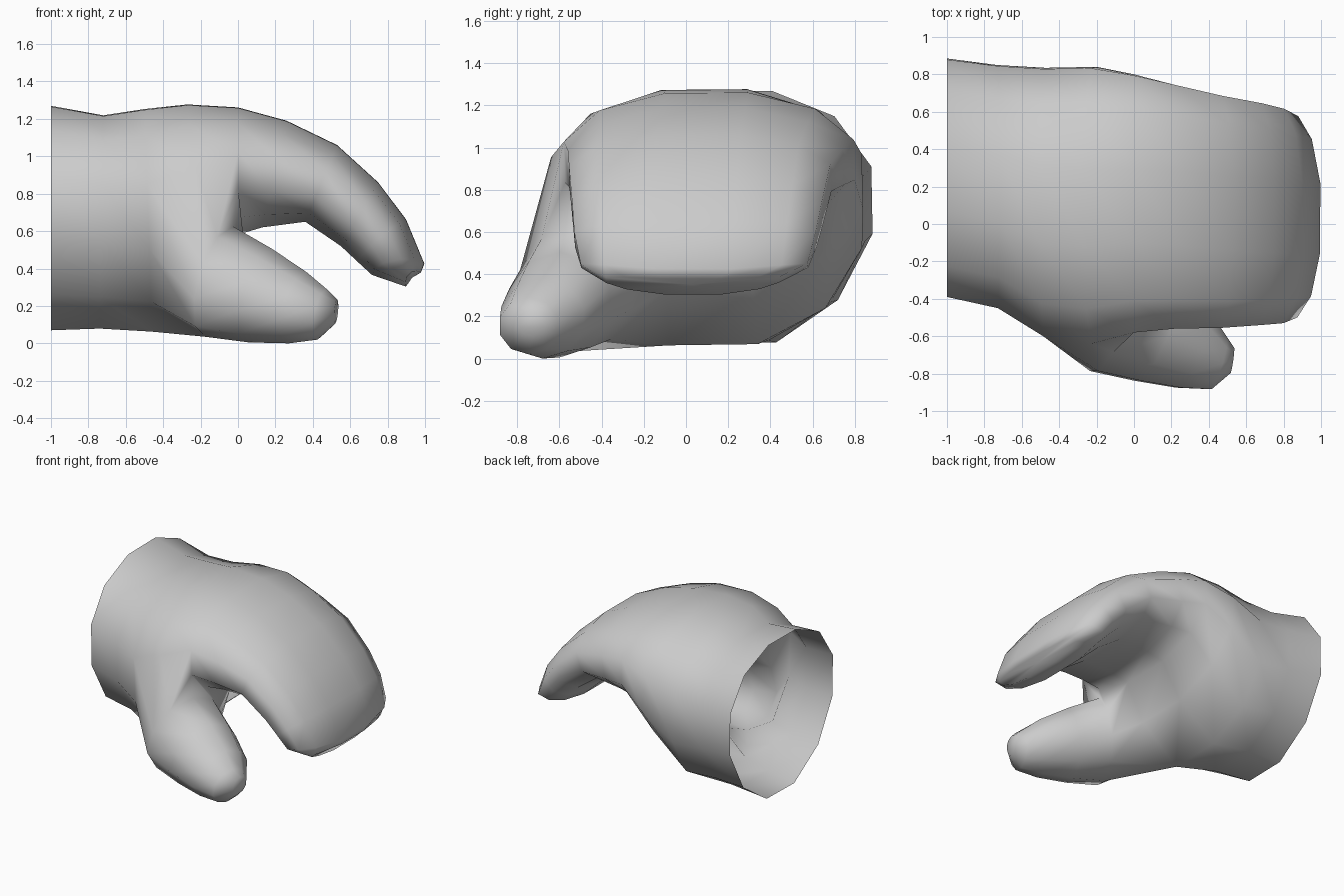
import bpy, bmesh
from math import sin, cos, pi, radians

if "Cube" in bpy.data.objects:
    bpy.data.objects.remove(bpy.data.objects["Cube"])

SIDES = 12
PHASE = radians(-14)

# Palm and fingers: top (x, z), bottom (x, z), y min, y max, roundness, side lift
SECTIONS = [
    (-1.00, 1.265, -1.00, 0.065, -0.39, 0.885, 2.0, 0.09),
    (-0.72, 1.215, -0.74, 0.075, -0.45, 0.85, 2.05, 0.07),
    (-0.50, 1.25, -0.46, 0.06, -0.60, 0.835, 2.15, 0.04),
    (-0.27, 1.275, -0.16, 0.32, -0.64, 0.84, 2.05, 0.04),
    (0.00, 1.26, 0.00, 0.58, -0.58, 0.80, 2.1, 0.02),
    (0.26, 1.19, 0.13, 0.62, -0.56, 0.75, 2.2, 0),
    (0.53, 1.06, 0.36, 0.65, -0.555, 0.69, 2.3, 0),
    (0.75, 0.86, 0.55, 0.52, -0.54, 0.65, 2.4, 0),
    (0.90, 0.66, 0.64, 0.435, -0.53, 0.62, 2.4, 0.02),
    (1.00, 0.42, 0.72, 0.36, -0.50, 0.58, 2.5, 0.06),
    (0.98, 0.375, 0.90, 0.30, -0.38, 0.44, 2.4, 0.04),
]

# Thumb: centre x, y, z, then half width and half height
THUMB = [
    (-0.10, -0.52, 0.33, 0.28, 0.295),
    (0.12, -0.60, 0.255, 0.25, 0.25),
    (0.32, -0.68, 0.19, 0.205, 0.19),
    (0.45, -0.745, 0.155, 0.145, 0.135),
    (0.525, -0.73, 0.17, 0.07, 0.065),
]


def spow(v, n):
    return (abs(v) ** (2 / n)) * (1 if v >= 0 else -1)


def body_ring(bm, tx, tz, bx, bz, y0, y1, n, lift):
    ring = []
    full = spow(cos(PHASE), n)
    back = 0.55 if tx > 0.8 else 0      # fingertip sides also set back
    for j in range(SIDES):
        a = 2 * pi * j / SIDES + PHASE
        u, v = spow(cos(a), n) / full, spow(sin(a), n) / full
        t = (v + 1) / 2
        up = lift * u * u
        ring.append(bm.verts.new((bx + (tx - bx) * t - back * up,
                                  (y0 + y1) / 2 + u * (y1 - y0) / 2,
                                  bz + (tz - bz) * t + 0.85 * up)))
    return ring


def thumb_ring(bm, cx, cy, cz, ry, rz):
    ring = []
    tilt = min(1, ry / 0.2)
    for k in range(10):
        a = radians(90 - 36 * k)
        dy, dz = ry * cos(a), rz * sin(a)
        ring.append(bm.verts.new((cx + tilt * (0.42 * dy + 0.25 * dz), cy + dy, cz + dz)))
    return ring


def bridge(bm, a, b):
    n = len(a)
    for j in range(n):
        k = (j + 1) % n
        bm.faces.new((a[j], a[k], b[k], b[j]))


bm = bmesh.new()

# Palm and finger loft, leaving a hole for the thumb; the wrist stays open
rings = [body_ring(bm, *s) for s in SECTIONS]
for i in range(len(rings) - 1):
    for j in range(SIDES):
        if i in (2, 3) and j in (6, 7, 8):
            continue
        k = (j + 1) % SIDES
        bm.faces.new((rings[i][j], rings[i][k], rings[i + 1][k], rings[i + 1][j]))
tip = bm.faces.new(rings[-1])
bmesh.ops.poke(bm, faces=[tip])

# Thumb grown from the edge of the hole
loop = [rings[i][j] for i, j in ((4, 7), (4, 8), (4, 9), (3, 9), (2, 9),
                                 (2, 8), (2, 7), (2, 6), (3, 6), (4, 6))]
for section in THUMB:
    ring = thumb_ring(bm, *section)
    bridge(bm, loop, ring)
    loop = ring
bm.faces.new(loop)

bmesh.ops.delete(bm, geom=[v for v in bm.verts if not v.link_faces], context='VERTS')
bmesh.ops.recalc_face_normals(bm, faces=bm.faces)
for f in bm.faces:
    f.smooth = True

mesh = bpy.data.meshes.new("mitten_hand")
bm.to_mesh(mesh)
bm.free()
hand = bpy.data.objects.new("mitten_hand", mesh)
bpy.context.collection.objects.link(hand)
